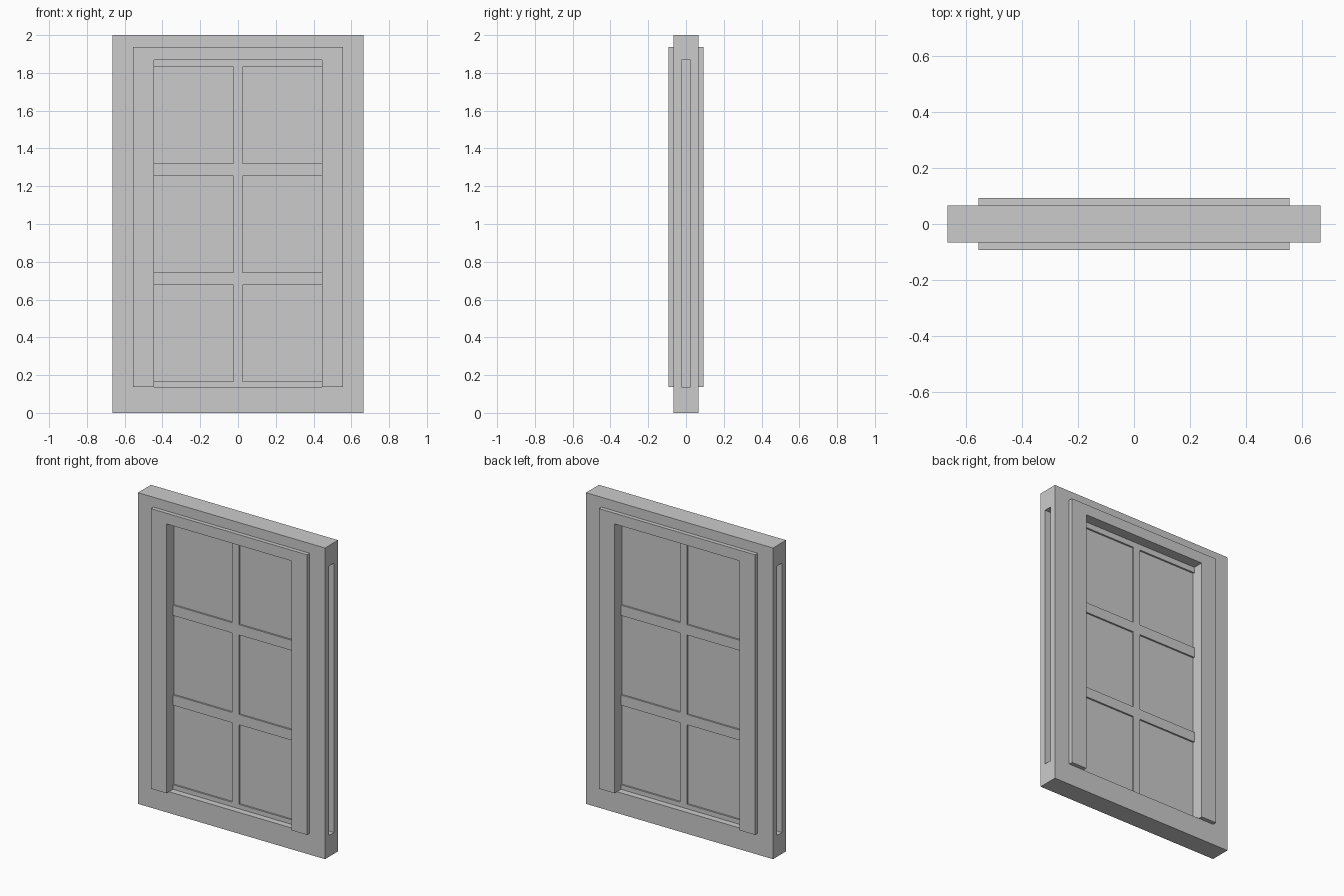
import bpy, bmesh

if "Cube" in bpy.data.objects:
    bpy.data.objects.remove(bpy.data.objects["Cube"])

W, H, D = 0.665, 2.0, 0.066        # frame half width, height, half depth
OX, Z0, Z1 = 0.445, 0.137, 1.868   # opening half width, bottom, top
CX, CZ, CD = 0.555, 1.937, 0.092   # casing half width, top, outer y
SLOT = 0.025                       # half thickness of side slot and sash
SX = 0.49                          # sash half width, stiles hidden in slots


def prism(name, outline, y0, y1):
    """Extrude an x-z outline from y0 to y1."""
    bm = bmesh.new()
    face = bm.faces.new([bm.verts.new((x, y0, z)) for x, z in outline])
    ext = bmesh.ops.extrude_face_region(bm, geom=[face])
    moved = [v for v in ext["geom"] if isinstance(v, bmesh.types.BMVert)]
    bmesh.ops.translate(bm, verts=moved, vec=(0, y1 - y0, 0))
    bmesh.ops.recalc_face_normals(bm, faces=bm.faces)
    me = bpy.data.meshes.new(name)
    bm.to_mesh(me)
    bm.free()
    ob = bpy.data.objects.new(name, me)
    bpy.context.collection.objects.link(ob)
    return ob


def box(name, x0, x1, y0, y1, z0, z1):
    return prism(name, [(x0, z0), (x1, z0), (x1, z1), (x0, z1)], y0, y1)


def cut(target, cutter):
    mod = target.modifiers.new("cut", 'BOOLEAN')
    mod.operation = 'DIFFERENCE'
    mod.solver = 'EXACT'
    mod.object = cutter
    bpy.context.view_layer.objects.active = target
    bpy.ops.object.modifier_apply(modifier=mod.name)
    bpy.data.objects.remove(cutter)


# Outer frame with window opening and a pocket slot through each side
frame = box("outer_frame", -W, W, -D, D, 0, H)
cut(frame, box("opening_cutter", -OX, OX, -0.2, 0.2, Z0, Z1))
cut(frame, box("slot_cutter", -1, 1, -SLOT, SLOT, Z0, Z1))

# Raised three-sided casing on front and back
casing = [(-CX, Z0), (-OX, Z0), (-OX, Z1), (OX, Z1),
          (OX, Z0), (CX, Z0), (CX, CZ), (-CX, CZ)]
prism("front_casing", casing, -CD, -D)
prism("back_casing", casing, D, CD)

# Glass pane
box("glass_pane", -OX, OX, -0.014, 0.014, Z0, Z1)

# Sash stiles in the slots
for side, s in (("left", -1), ("right", 1)):
    a, b = sorted((s * OX, s * SX))
    box(side + "_stile", a, b, -SLOT, SLOT, Z0, Z1)

# Sash rails and horizontal glazing bars, evenly spaced
step = (Z1 - Z0) / 3
for k, name in enumerate(("bottom_rail", "lower_bar", "upper_bar", "top_rail")):
    zc = Z0 + k * step - 0.004
    box(name, -OX, OX, -SLOT, SLOT, max(Z0, zc - 0.033), min(Z1, zc + 0.033))

# Central glazing bar
box("vertical_bar", -0.025, 0.025, -SLOT, SLOT, Z0, Z1)
